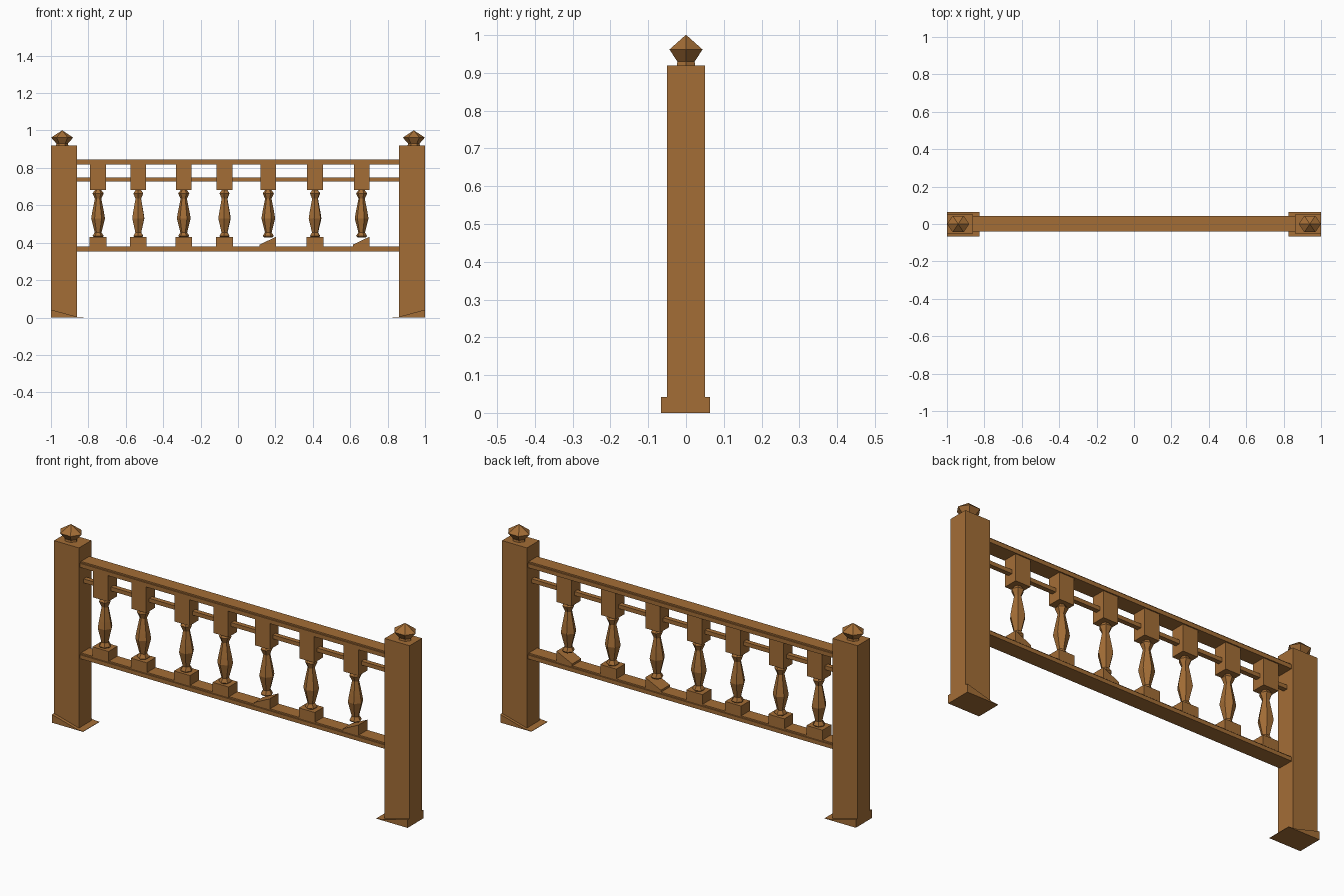
import bpy, bmesh, math
from mathutils import Vector

if "Cube" in bpy.data.objects:
    bpy.data.objects.remove(bpy.data.objects["Cube"])

wood = bpy.data.materials.new("warm_wood")
wood.diffuse_color = (0.37, 0.155, 0.037, 1)
wood.use_nodes = True
wood.node_tree.nodes["Principled BSDF"].inputs["Base Color"].default_value = wood.diffuse_color


def make(name, verts, faces):
    me = bpy.data.meshes.new(name)
    me.from_pydata(verts, [], faces)
    bm = bmesh.new()
    bm.from_mesh(me)
    bmesh.ops.recalc_face_normals(bm, faces=bm.faces)
    bm.to_mesh(me)
    bm.free()
    me.materials.append(wood)
    ob = bpy.data.objects.new(name, me)
    bpy.context.collection.objects.link(ob)
    return ob


def prism(name, outline, y0, y1):
    """Extrude an x-z outline from y0 to y1."""
    n = len(outline)
    verts = [(x, y, z) for y in (y0, y1) for x, z in outline]
    faces = [tuple(range(n)), tuple(range(n, 2 * n))]
    faces += [(i, (i + 1) % n, n + (i + 1) % n, n + i) for i in range(n)]
    return make(name, verts, faces)


def box(name, x0, x1, y0, y1, z0, z1):
    return prism(name, [(x0, z0), (x1, z0), (x1, z1), (x0, z1)], y0, y1)


def turned(name, x, profile, sides, sx=1.0, sy=1.0, phase=0.0):
    """Faceted lathe around a vertical axis; profile is (radius, z)."""
    verts, faces = [], []
    for r, z in profile:
        for i in range(sides):
            a = phase + 2 * math.pi * i / sides
            verts.append((x + sx * r * math.cos(a), sy * r * math.sin(a), z))
    for k in range(len(profile) - 1):
        for i in range(sides):
            j = (i + 1) % sides
            faces.append((k * sides + i, k * sides + j,
                          (k + 1) * sides + j, (k + 1) * sides + i))
    faces.append(tuple(range(sides)))
    top = (len(profile) - 1) * sides
    faces.append(tuple(range(top, top + sides)))
    return make(name, verts, faces)


# Posts with wedge-shaped feet and faceted finials
for side, s in (("left", -1), ("right", 1)):
    box(f"{side}_post", s * 1.0, s * 0.86, -0.05, 0.05, 0, 0.92)
    prism(f"{side}_foot", [(s, 0), (s * 0.825, 0), (s * 0.825, 0.002),
                           (s * 0.86, 0.004), (s, 0.042)], -0.066, 0.064)
    turned(f"{side}_finial", s * 0.94,
           [(0.026, 0.918), (0.024, 0.93), (0.046, 0.962), (0.001, 1.0)],
           6, sx=1.28, sy=1.1)

# Rails: a wide handrail, a slim rod and a wide lower rail
box("handrail", -0.862, 0.862, -0.04, 0.042, 0.817, 0.838)
box("handrail_cap", -0.862, 0.862, -0.033, 0.035, 0.838, 0.845)
box("slim_rod", -0.862, 0.862, -0.012, 0.012, 0.728, 0.748)
box("lower_rail", -0.862, 0.862, -0.04, 0.042, 0.353, 0.373)
box("lower_rail_cap", -0.862, 0.862, -0.033, 0.035, 0.373, 0.38)

# Balusters: square head, turned faceted spindle and a block or wedge base
spindle = [(0.022, 0.428), (0.030, 0.436), (0.018, 0.455), (0.037, 0.53),
           (0.031, 0.565), (0.017, 0.635), (0.030, 0.664), (0.016, 0.682)]
for i, x in enumerate((-0.748, -0.533, -0.29, -0.072, 0.162, 0.412, 0.661)):
    n = i + 1
    box(f"baluster_head_{n}", x - 0.042, x + 0.042, -0.036, 0.036, 0.682, 0.818)
    turned(f"baluster_spindle_{n}", x, spindle, 6, phase=0.5 * i)
    if n in (5, 7):
        prism(f"baluster_base_{n}", [(x - 0.046, 0.378), (x + 0.042, 0.378),
                                     (x + 0.042, 0.432), (x - 0.046, 0.43 - 0.02)
                                     if n == 0 else (x - 0.046, 0.425 - 0.01 * 2)],
              -0.036, 0.036) if n == 0 else prism(
            f"baluster_base_{n}", [(x - 0.046, 0.378), (x + 0.042, 0.378),
                                   (x + 0.042, 0.432), (x - 0.046, 0.425 - 0.035)],
            -0.036, 0.036)
    else:
        box(f"baluster_base_{n}", x - 0.045, x + 0.045, -0.036, 0.036, 0.378, 0.43)
